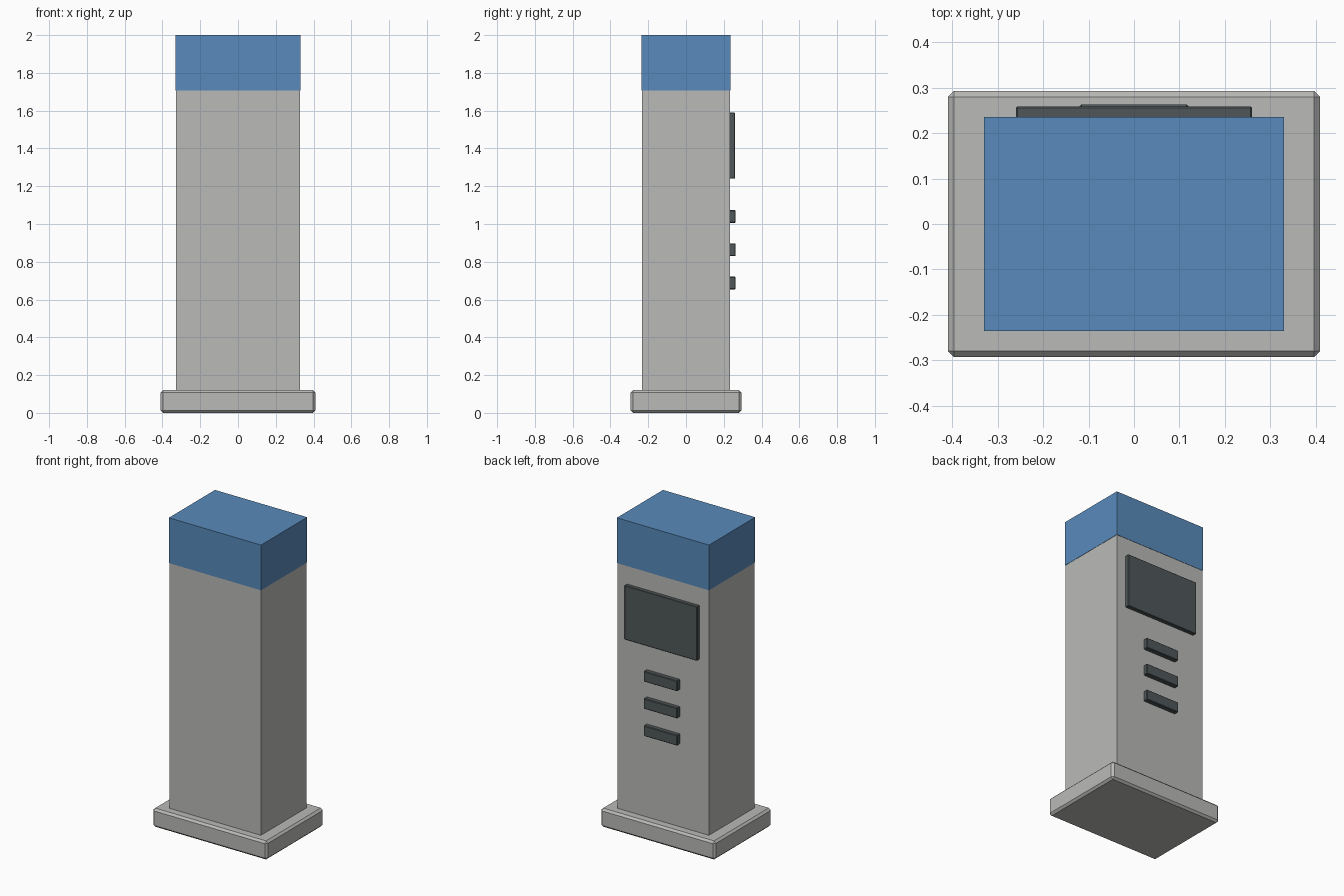
import bpy

old = bpy.data.objects.get("Cube")
if old:
    bpy.data.objects.remove(old, do_unlink=True)


def material(name, rgb):
    m = bpy.data.materials.new(name)
    m.use_nodes = True
    m.diffuse_color = (*rgb, 1)
    m.node_tree.nodes["Principled BSDF"].inputs["Base Color"].default_value = (*rgb, 1)
    return m


def box(name, mat, x, y, z, bevel=0):
    """Box from (low, high) ranges on each axis, with optional chamfer."""
    ranges = (x, y, z)
    bpy.ops.mesh.primitive_cube_add(size=1, location=[(a + b) / 2 for a, b in ranges])
    ob = bpy.context.object
    ob.name = name
    ob.scale = [b - a for a, b in ranges]
    bpy.ops.object.transform_apply(location=False, rotation=False, scale=True)
    ob.data.materials.append(mat)
    if bevel:
        mod = ob.modifiers.new("chamfer", 'BEVEL')
        mod.width = bevel
        mod.segments = 1
    return ob


grey = material("light grey", (0.49, 0.49, 0.48))
blue = material("blue", (0.098, 0.255, 0.497))
dark = material("dark slate", (0.08, 0.097, 0.1))

# Plinth, column and cap
box("base", grey, (-0.41, 0.41), (-0.293, 0.293), (0, 0.12), 0.013)
box("column", grey, (-0.328, 0.328), (-0.234, 0.234), (0.115, 1.71))
box("cap", blue, (-0.33, 0.33), (-0.236, 0.236), (1.707, 2))

# Screen and the buttons below it, on the back face
box("screen", dark, (-0.26, 0.26), (0.23, 0.259), (1.24, 1.59), 0.003)
for i in range(3):
    z = 1.04 - 0.176 * i
    box(f"button_{i + 1}", dark, (-0.12, 0.12), (0.23, 0.263), (z - 0.034, z + 0.034), 0.004)
